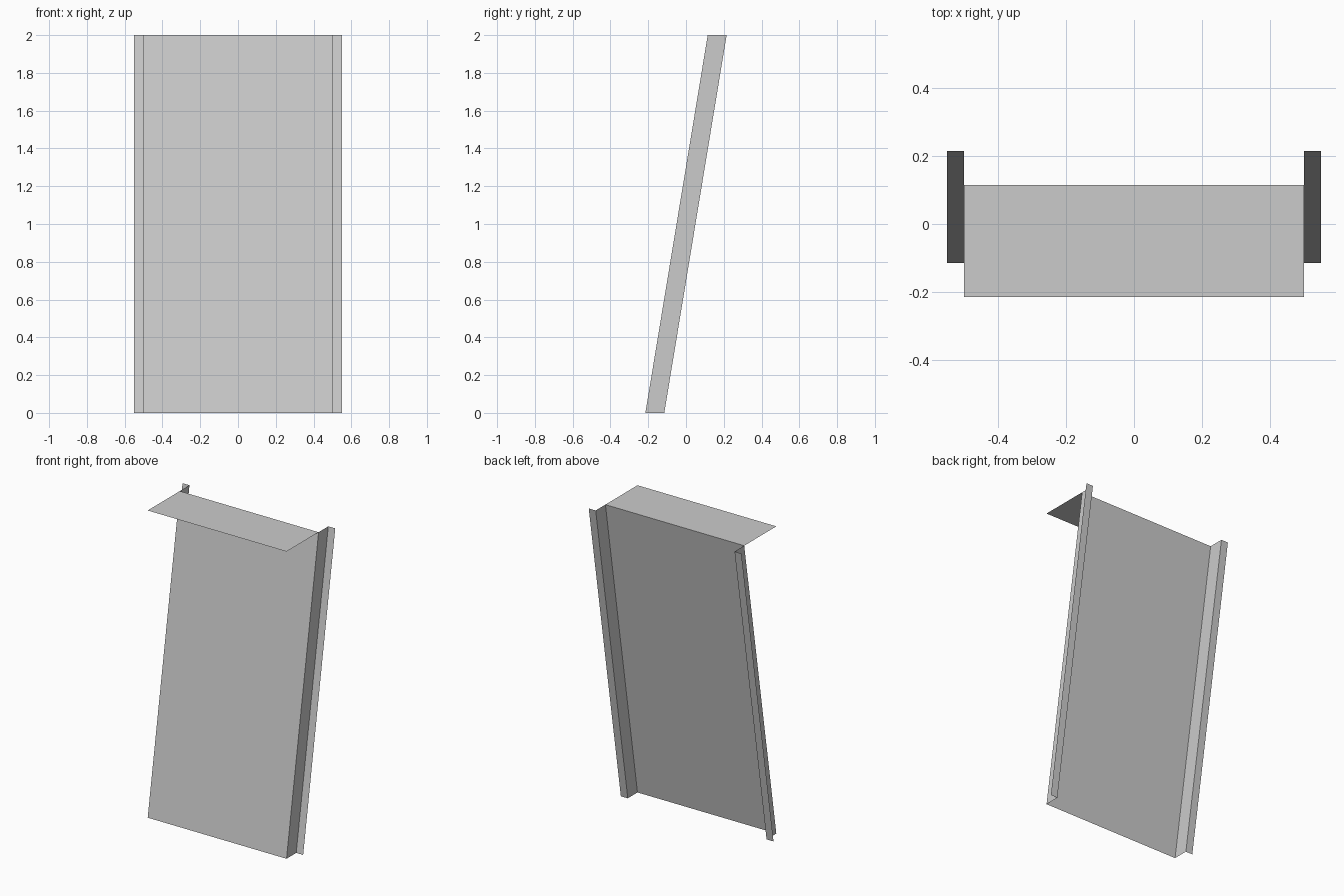
import bpy
import bmesh
from mathutils import Vector

cube = bpy.data.objects.get("Cube")
if cube:
    bpy.data.objects.remove(cube, do_unlink=True)

# Plain sheet metal
metal = bpy.data.materials.new("grey_metal")
metal.use_nodes = True
grey = (0.6, 0.6, 0.6, 1)
metal.diffuse_color = grey
metal.node_tree.nodes["Principled BSDF"].inputs["Base Color"].default_value = grey


def swept_sheet(name, path, sweep):
    """Sweep an open polyline along a vector into a zero-thickness sheet."""
    bm = bmesh.new()
    low = [bm.verts.new(p) for p in path]
    high = [bm.verts.new(Vector(p) + Vector(sweep)) for p in path]
    for i in range(len(path) - 1):
        bm.faces.new((low[i], low[i + 1], high[i + 1], high[i]))
    mesh = bpy.data.meshes.new(name)
    bm.to_mesh(mesh)
    bm.free()
    mesh.materials.append(metal)
    obj = bpy.data.objects.new(name, mesh)
    bpy.context.collection.objects.link(obj)
    return obj


half, outer = 0.5, 0.55      # panel half width, flange outer edge
front, back = -0.215, -0.115  # depth of the folded sides at the floor
lean, height = 0.33, 2.0

# Leaning panel with sides folded back and flanges folded outward
profile = [(-outer, back, 0), (-half, back, 0), (-half, front, 0),
           (half, front, 0), (half, back, 0), (outer, back, 0)]
swept_sheet("folded_panel", profile, (0, lean, height))

# Level flap reaching forward from the top edge
swept_sheet("top_flap", [(-half, front, height), (half, front, height)],
            (0, lean, 0))
